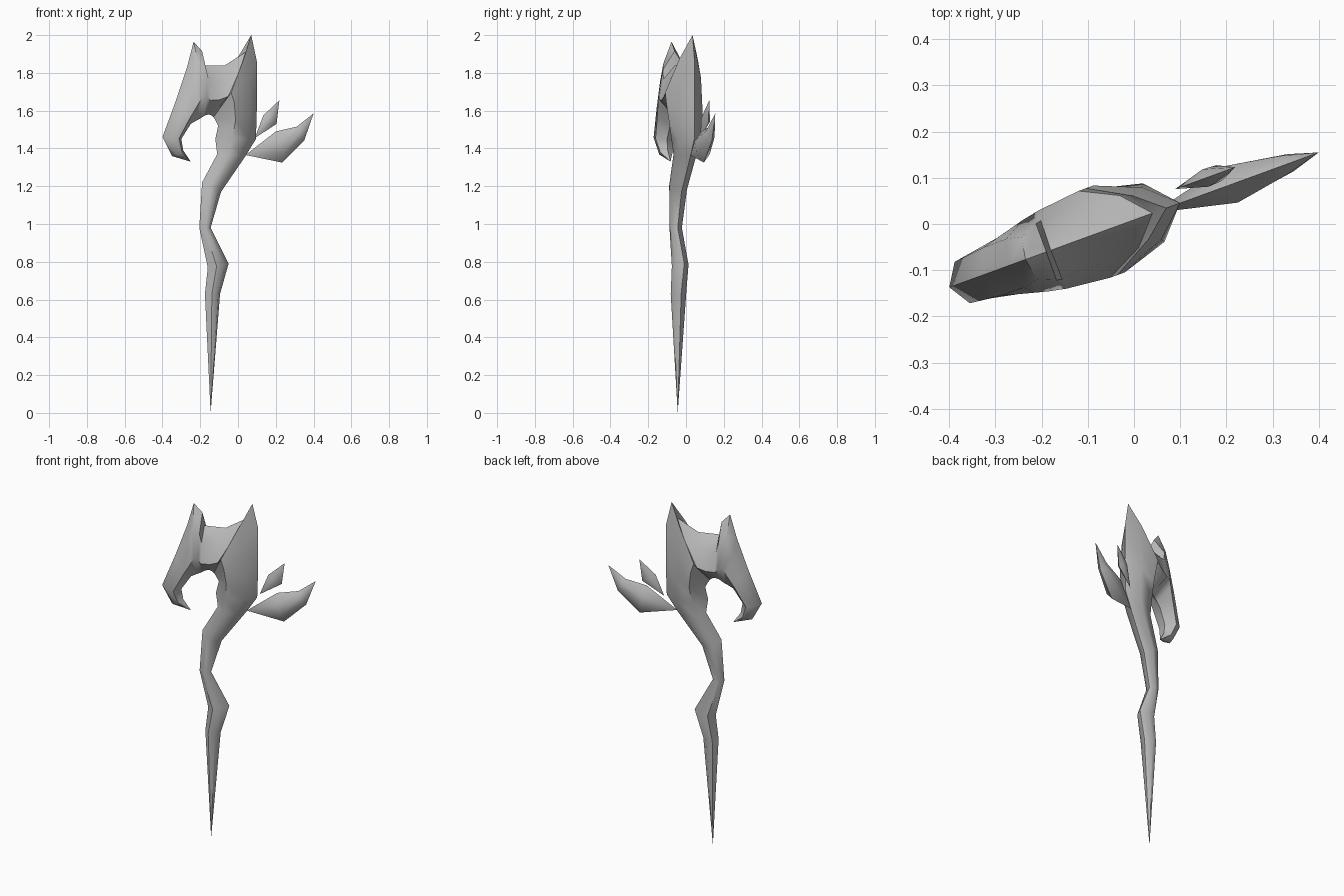
import bpy, bmesh, math

cube = bpy.data.objects.get("Cube")
if cube:
    bpy.data.objects.remove(cube, do_unlink=True)

# The whole staff lies along one upright plane turned about z
SLOPE = 0.365
TURN = math.atan(SLOPE)

grey = bpy.data.materials.new("stone grey")
grey.use_nodes = True
COLOUR = (0.5, 0.5, 0.5, 1)
grey.diffuse_color = COLOUR
grey.node_tree.nodes["Principled BSDF"].inputs["Base Color"].default_value = COLOUR


def place(x, z, v):
    """Point of the staff plane, moved v out of the plane."""
    return (x - v * math.sin(TURN), SLOPE * x + 0.009 + v * math.cos(TURN), z)


def loft(name, sections, shift=0):
    """Six-sided skin; a section is (inner x, z, outer x, z, half depth, outer fullness)."""
    bm = bmesh.new()
    rings = []
    for x1, z1, x2, z2, depth, full in sections:
        outline = [(0, 0), (.3, depth), (.72, depth * full),
                   (1, 0), (.72, -depth * full), (.3, -depth)]
        rings.append([bm.verts.new(place(x1 + (x2 - x1) * f, z1 + (z2 - z1) * f, v + shift))
                      for f, v in outline])
    for a, b in zip(rings, rings[1:]):
        for i in range(6):
            j = (i + 1) % 6
            bm.faces.new((a[i], a[j], b[j], b[i]))
    bmesh.ops.remove_doubles(bm, verts=bm.verts, dist=0.0005)
    bmesh.ops.recalc_face_normals(bm, faces=bm.faces)
    mesh = bpy.data.meshes.new(name)
    bm.to_mesh(mesh)
    bm.free()
    mesh.materials.append(grey)
    ob = bpy.data.objects.new(name, mesh)
    bpy.context.collection.objects.link(ob)
    bpy.ops.object.select_all(action='DESELECT')
    ob.select_set(True)
    bpy.context.view_layer.objects.active = ob
    bpy.ops.object.shade_smooth_by_angle(angle=math.radians(55))
    return ob


# Crooked shaft, from the pointed foot up to the neck
shaft = [
    (-.145, 0, -.145, 0, 0, 1),
    (-.175, .63, -.095, .63, .037, 1),
    (-.16, .77, -.05, .79, .04, .9),
    (-.205, .98, -.145, .98, .03, 1),
    (-.19, 1.22, -.09, 1.17, .042, 1),
    (-.11, 1.37, .04, 1.36, .055, .9),
    (-.12, 1.45, .095, 1.45, .07, .8),
]
# Head: right horn, dipped crest, left horn, then the hook curling down
head = [
    (-.105, 1.52, .1, 1.62, .09, .75),
    (-.12, 1.55, .1, 1.86, .1, .6),
    (-.13, 1.565, .07, 2.0, .1, .5),
    (-.14, 1.575, .04, 1.91, .1, .6),
    (-.155, 1.58, -.07, 1.84, .095, .65),
    (-.175, 1.575, -.18, 1.84, .09, .75),
    (-.19, 1.565, -.19, 1.915, .087, .75),
    (-.205, 1.555, -.235, 1.965, .082, .6),
    (-.225, 1.545, -.27, 1.83, .075, .75),
    (-.25, 1.53, -.33, 1.65, .065, .85),
    (-.3, 1.45, -.4, 1.46, .053, .9),
    (-.29, 1.39, -.35, 1.36, .035, .9),
    (-.25, 1.33, -.25, 1.33, 0, 1),
]
loft("staff_and_head", shaft + head)

# Two leaves sprouting from the neck
loft("large_leaf", [
    (.04, 1.365, .04, 1.365, 0, 1),
    (.2, 1.49, .235, 1.325, .042, .9),
    (.31, 1.515, .35, 1.44, .022, .9),
    (.4, 1.585, .4, 1.585, 0, 1),
])
loft("small_leaf", [
    (.1, 1.455, .1, 1.455, 0, 1),
    (.145, 1.575, .215, 1.53, .02, .9),
    (.23, 1.655, .23, 1.655, 0, 1),
], shift=.032)
